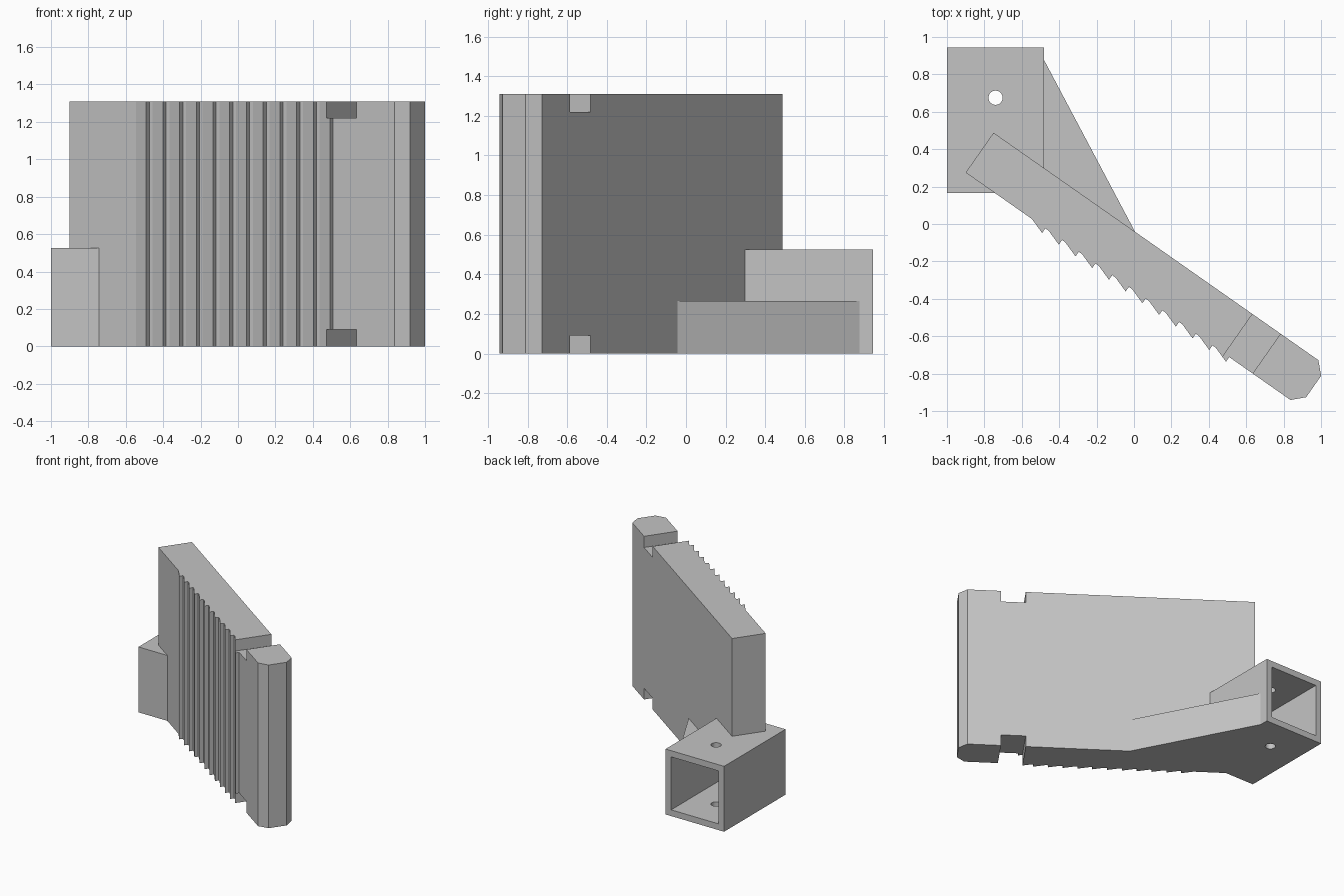
import bpy, bmesh, math
from mathutils import Matrix, Vector

cube = bpy.data.objects.get("Cube")
if cube:
    bpy.data.objects.remove(cube, do_unlink=True)

grey = bpy.data.materials.new("plain grey")
grey.use_nodes = True
colour = (0.55, 0.55, 0.55, 1)
grey.diffuse_color = colour
grey.node_tree.nodes["Principled BSDF"].inputs["Base Color"].default_value = colour


def prism(name, outline, low, high, placement=Matrix()):
    """Extrude a plan outline between two heights."""
    bm = bmesh.new()
    face = bm.faces.new([bm.verts.new((x, y, low)) for x, y in outline])
    grown = bmesh.ops.extrude_face_region(bm, geom=[face])["geom"]
    top = [v for v in grown if isinstance(v, bmesh.types.BMVert)]
    bmesh.ops.translate(bm, verts=top, vec=(0, 0, high - low))
    bmesh.ops.recalc_face_normals(bm, faces=bm.faces)
    bm.transform(placement)
    mesh = bpy.data.meshes.new(name)
    bm.to_mesh(mesh)
    bm.free()
    mesh.materials.append(grey)
    obj = bpy.data.objects.new(name, mesh)
    bpy.context.collection.objects.link(obj)
    return obj


def rect(x0, x1, y0, y1):
    return [(x0, y0), (x1, y0), (x1, y1), (x0, y1)]


def cut(target, cutter):
    cutter.hide_render = True
    cutter.hide_set(True)
    cutter.display_type = 'WIRE'
    mod = target.modifiers.new(cutter.name, 'BOOLEAN')
    mod.operation = 'DIFFERENCE'
    mod.solver = 'EXACT'
    mod.object = cutter


# Slanted jaw plate: outline along its own length, with a row of grip teeth
HEIGHT, THICK, LENGTH = 1.31, 0.26, 2.18
slant = Matrix.Translation((-0.9, 0.275, 0)) @ Matrix.Rotation(math.radians(-35), 4, 'Z')
outline = [(0, THICK), (0, 0)]
for i in range(12):
    tip = 0.52 + i * 0.1091
    outline += [(tip - 0.088, 0), (tip, -0.03), (tip, 0)]
outline += [(LENGTH - 0.06, 0), (LENGTH, 0.06), (LENGTH, 0.2), (LENGTH - 0.06, THICK)]
plate = prism("jaw_plate", outline, 0, HEIGHT, slant)

# Cross notches at the top and bottom edges of the plate
for name, low, high in (("upper_notch_cutter", HEIGHT - 0.09, HEIGHT + 0.1),
                        ("lower_notch_cutter", -0.1, 0.09)):
    cut(plate, prism(name, rect(1.69, 1.873, -0.1, THICK + 0.1), low, high, slant))

# Square socket, open at the back, with a pin hole through floor and roof
SOCKET_H, WALL = 0.525, 0.05
socket = prism("socket", rect(-1, -0.48, 0.165, 0.945), 0, SOCKET_H)
cut(socket, prism("socket_cavity_cutter", rect(-1 + WALL, -0.48 - WALL, 0.215, 1.1),
                  WALL, SOCKET_H - WALL))
circle = [(-0.74 + 0.038 * math.cos(a), 0.675 + 0.038 * math.sin(a))
          for a in (math.tau * i / 32 for i in range(32))]
cut(socket, prism("pin_hole_cutter", circle, -0.1, SOCKET_H + 0.1))

# Half-height triangular brace between socket and plate
prism("brace", [(-0.48, 0.875), (-0.48, 0.25), (0, -0.09), (0.01, -0.05)], 0, 0.265)
